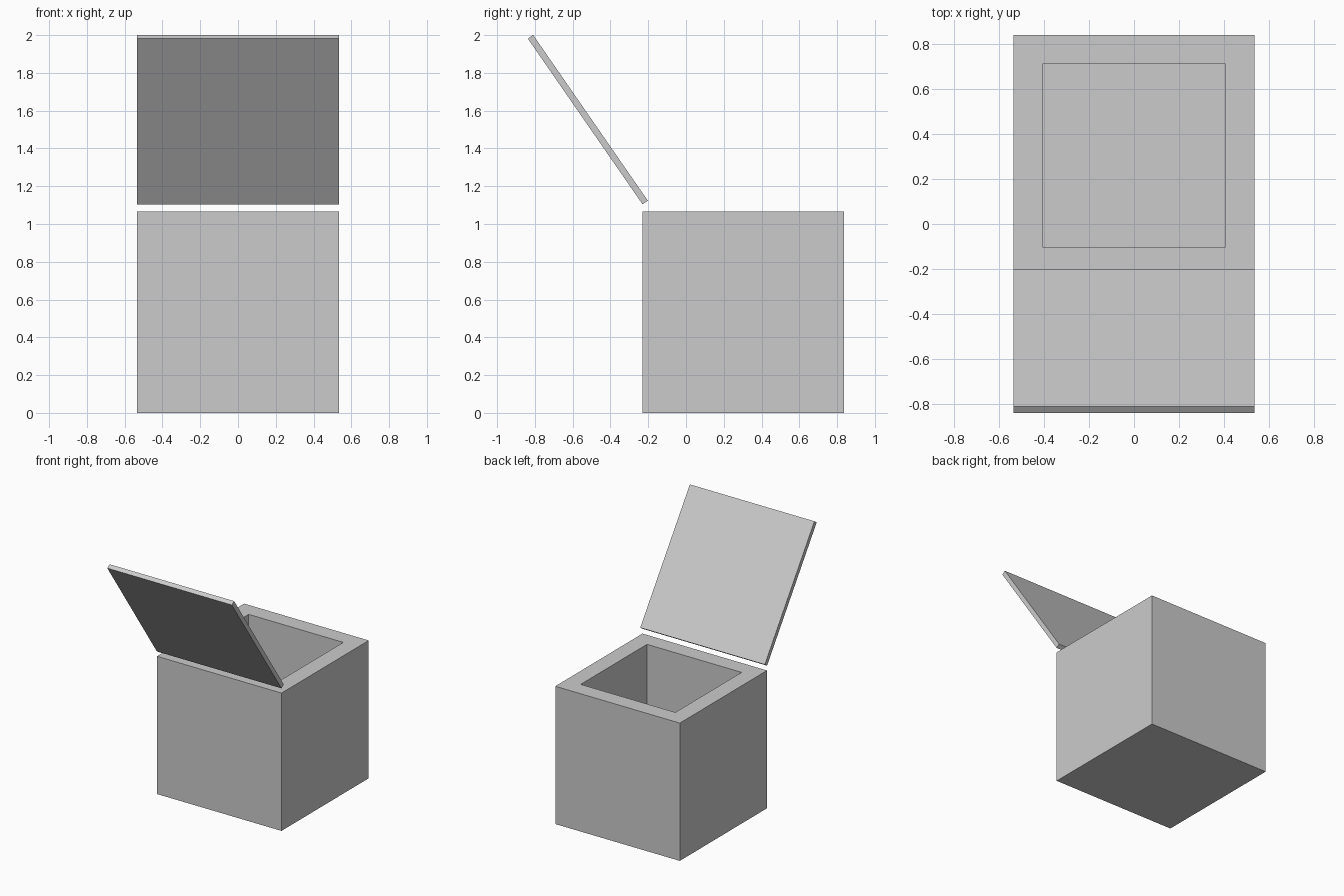
import bpy, bmesh
from math import atan2
from mathutils import Matrix, Vector

if "Cube" in bpy.data.objects:
    bpy.data.objects.remove(bpy.data.objects["Cube"])

SIDE = 1.067      # cube edge and lid edge
WALL = 0.128      # wall and floor thickness
LID_T = 0.034     # lid thickness


def add_object(name, bm):
    mesh = bpy.data.meshes.new(name)
    bm.to_mesh(mesh)
    bm.free()
    obj = bpy.data.objects.new(name, mesh)
    bpy.context.collection.objects.link(obj)
    return obj


def block(size, center):
    bm = bmesh.new()
    bmesh.ops.create_cube(bm, size=1, matrix=Matrix.Translation(center) @ Matrix.Diagonal((*size, 1)))
    return bm


# Box body: top face inset to a rim, then sunk to form the cavity
bm = block((SIDE, SIDE, SIDE), (0, 0.304, SIDE / 2))
bm.normal_update()
top = max(bm.faces, key=lambda f: f.calc_center_median().z)
bmesh.ops.inset_region(bm, faces=[top], thickness=WALL, use_even_offset=True)
sunk = bmesh.ops.extrude_discrete_faces(bm, faces=[top])["faces"][0]
bmesh.ops.translate(bm, verts=sunk.verts, vec=(0, 0, WALL - SIDE))
bmesh.ops.recalc_face_normals(bm, faces=bm.faces)
add_object("box_body", bm)

# Open lid: thin slab tilted up and forward, floating just above the front rim
low, high = Vector((0, -0.230, 1.104)), Vector((0, -0.837, 1.981))
slope = high - low
lid = add_object("lid", block((SIDE, SIDE, LID_T), (0, SIDE / 2, -LID_T / 2)))
lid.location = low
lid.rotation_euler.x = atan2(slope.z, slope.y)
